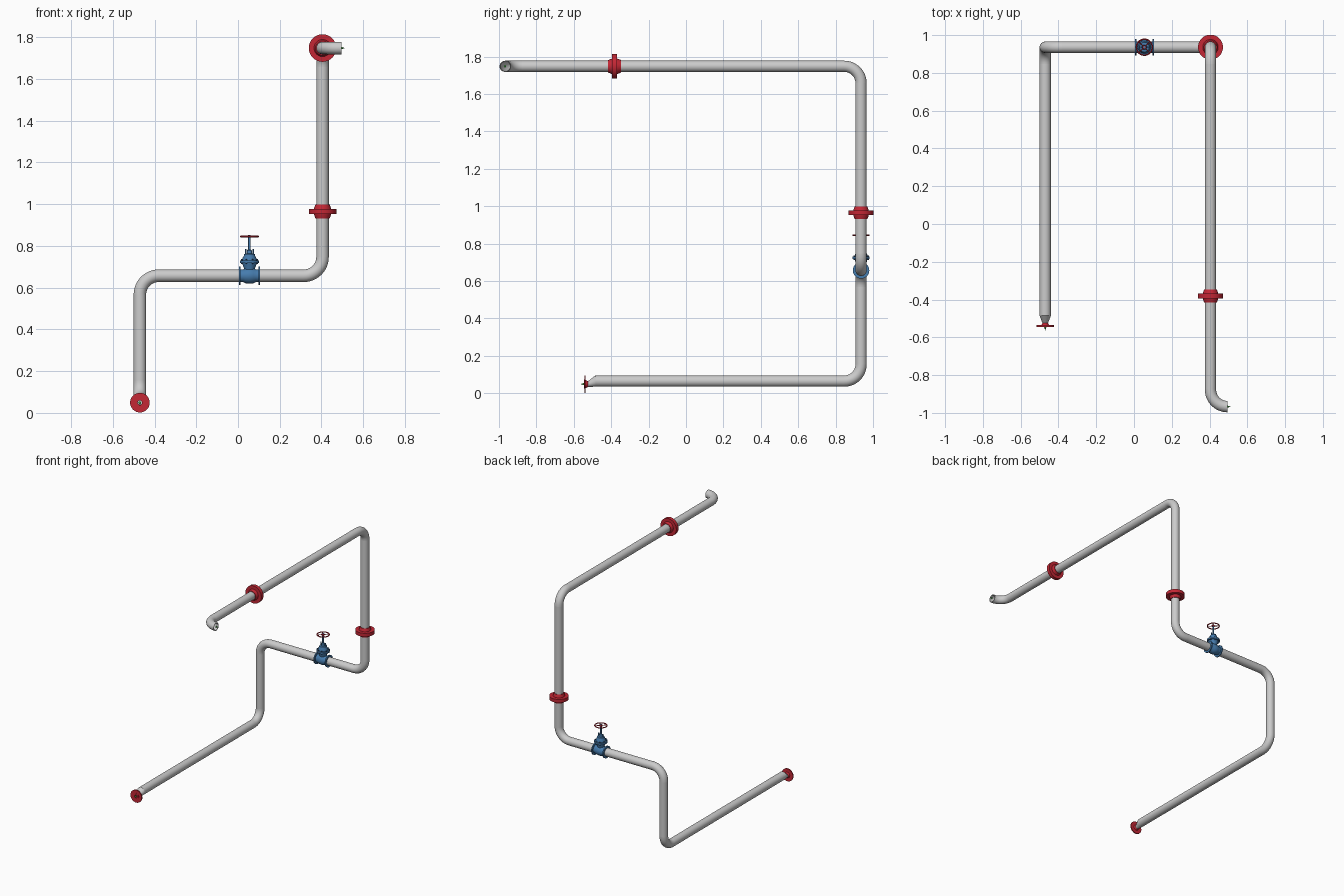
import bpy, bmesh
from math import sin, cos, pi, radians
from mathutils import Vector as V

if "Cube" in bpy.data.objects:
    bpy.data.objects.remove(bpy.data.objects["Cube"])


def material(name, rgb):
    m = bpy.data.materials.new(name)
    m.diffuse_color = (*rgb, 1)
    m.use_nodes = True
    m.node_tree.nodes["Principled BSDF"].inputs["Base Color"].default_value = m.diffuse_color
    return m


RED = material("red_paint", (0.55, 0.02, 0.035))
BLUE = material("blue_paint", (0.06, 0.2, 0.42))
DARK = material("dark_blue_paint", (0.03, 0.08, 0.18))
GREEN = material("green_paint", (0.05, 0.45, 0.05))
X, Y, Z = V((1, 0, 0)), V((0, 1, 0)), V((0, 0, 1))
R, WALL, BEND = 0.03, 0.004, 0.09


def loft(name, rings, mat=None, closed=False, seg=32):
    """Skin circles given as (centre, u, v, radius)."""
    bm = bmesh.new()
    loops = [[bm.verts.new(c + (u * cos(2 * pi * i / seg) + v * sin(2 * pi * i / seg)) * r)
              for i in range(seg)] for c, u, v, r in rings]
    pairs = list(zip(loops, loops[1:]))
    if closed:
        pairs.append((loops[-1], loops[0]))
    for a, b in pairs:
        for i in range(seg):
            j = (i + 1) % seg
            bm.faces.new((a[i], a[j], b[j], b[i]))
    if not closed:
        bm.faces.new(loops[0])
        bm.faces.new(loops[-1])
    bmesh.ops.remove_doubles(bm, verts=bm.verts, dist=1e-5)
    bmesh.ops.recalc_face_normals(bm, faces=bm.faces)
    me = bpy.data.meshes.new(name)
    bm.to_mesh(me)
    bm.free()
    ob = bpy.data.objects.new(name, me)
    bpy.context.collection.objects.link(ob)
    if mat:
        me.materials.append(mat)
    bpy.ops.object.select_all(action='DESELECT')
    ob.select_set(True)
    bpy.context.view_layer.objects.active = ob
    bpy.ops.object.shade_smooth_by_angle(angle=radians(35))
    return ob


def lathe(name, origin, axis, profile, mat=None, closed=False, seg=32):
    """Revolve (radius, height) points about an axis."""
    o, a = V(origin), V(axis).normalized()
    u = a.orthogonal().normalized()
    v = a.cross(u)
    return loft(name, [(o + a * h, u, v, r) for r, h in profile], mat, closed, seg)


def pipe(name, a, b):
    a, b = V(a), V(b)
    n = (b - a).length
    lathe(name, a, b - a, [(R, 0), (R, n), (R - WALL, n), (R - WALL, 0)], closed=True)


def elbow(name, corner, d_in, d_out):
    n = d_in.cross(d_out)
    mid = corner + (d_out - d_in) * BEND

    def ring(t, r):
        d = d_in * cos(t) + d_out * sin(t)
        return (mid + (d_in * sin(t) - d_out * cos(t)) * BEND, n, d.cross(n), r)
    ts = [pi / 2 * i / 12 for i in range(13)]
    loft(name, [ring(t, R) for t in ts] + [ring(t, R - WALL) for t in reversed(ts)], closed=True)


# pipe run: straight pipes joined by elbows
XL, XR, YB = -0.47, 0.405, 0.936
Z0, Z1, Z2 = 0.065, 0.657, 1.748
start = V((XL, -0.485, Z0))
corners = [V((XL, YB, Z0)), V((XL, YB, Z1)), V((XR, YB, Z1)), V((XR, YB, Z2)), V((XR, -0.967, Z2))]
dirs = [Y, Z, X, Z, -Y, X]
pos = start
for i, c in enumerate(corners):
    pipe(f"pipe_{i + 1}", pos, c - dirs[i] * BEND)
    elbow(f"elbow_{i + 1}", c, dirs[i], dirs[i + 1])
    pos = c + dirs[i + 1] * BEND

# eccentric reducer with flat bottom, and its end flange
ZE = 0.049
small = V((XL, -0.525, ZE))
loft("reducer", [(start, X, Z, R), (small, X, Z, 0.0145), (small, X, Z, 0.011),
                 (start, X, Z, R - WALL)], closed=True)
lathe("end_flange", (XL, -0.546, ZE), Y,
      [(0.011, 0), (0.024, 0), (0.024, 0.002), (0.047, 0.002), (0.047, 0.010), (0.021, 0.010),
       (0.015, 0.022), (0.011, 0.022)], RED, closed=True)

# paired weld-neck flanges
half = [(0.034, 0.034), (0.040, 0.017), (0.041, 0.013), (0.066, 0.013)]
flange = [(r, -h) for r, h in half] + [(r, h) for r, h in reversed(half)]
flange += [(R - 0.001, 0.034), (R - 0.001, -0.034)]
lathe("riser_flange", (XR, YB, 0.965), Z, flange, RED, closed=True)
lathe("upper_flange", (XR, -0.382, Z2), Y, flange, RED, closed=True)

# flow markers at both ends
marker = [(0.006, 0), (0, 0.017)]
lathe("outlet_marker", pos, X, marker, GREEN, seg=12)
lathe("inlet_marker", (XL, -0.546, ZE), -Y, marker, GREEN, seg=12)

# valve body along the pipe
VC = V((0.055, YB, Z1))
lathe("valve_body", VC, X, [(0.031, -0.046), (0.031, -0.03), (0.036, -0.018), (0.038, 0),
                            (0.036, 0.018), (0.031, 0.03), (0.031, 0.046)], BLUE)
for s, side in ((-1, "left"), (1, "right")):
    lathe(f"valve_flange_{side}", VC + X * s * 0.047, X, [(0.044, -0.004), (0.044, 0.004)], BLUE)

# valve neck, bonnet, gland and stem
lathe("valve_neck", VC, Z, [(0.022, 0.0), (0.024, 0.03), (0.032, 0.05), (0.035, 0.064)], BLUE)
lathe("bonnet_flange", VC, Z, [(0.046, 0.062), (0.046, 0.074)], BLUE)
lathe("bonnet", VC, Z, [(0.034, 0.072), (0.033, 0.085), (0.027, 0.096), (0.026, 0.104),
                        (0.013, 0.106), (0.011, 0.122), (0.007, 0.126)], BLUE)
lathe("stem", VC, Z, [(0.006, 0.11), (0.006, 0.195)], BLUE, seg=16)
for i in range(8):
    a = pi / 4 * (i + 0.5)
    lathe(f"bonnet_bolt_{i + 1}", VC + V((cos(a), sin(a), 0)) * 0.040, Z,
          [(0.0045, 0.056), (0.0045, 0.080)], DARK, seg=6)
for s, side in ((-1, "left"), (1, "right")):
    lathe(f"gland_bolt_{side}", VC + X * s * 0.018, Z, [(0.004, 0.1), (0.004, 0.128)], BLUE, seg=8)

# handwheel: rim, hub and spokes
WC = VC + Z * 0.188
rim = [(0.042 + 0.004 * cos(pi * i / 4), 0.004 * sin(pi * i / 4)) for i in range(8)]
lathe("handwheel_rim", WC, Z, rim, RED, closed=True)
lathe("handwheel_hub", WC, Z, [(0.010, -0.005), (0.010, 0.006)], RED, seg=16)
for i in range(4):
    a = pi / 2 * i + pi / 4
    lathe(f"handwheel_spoke_{i + 1}", WC, (cos(a), sin(a), 0), [(0.003, 0.006), (0.003, 0.042)], RED, seg=8)
